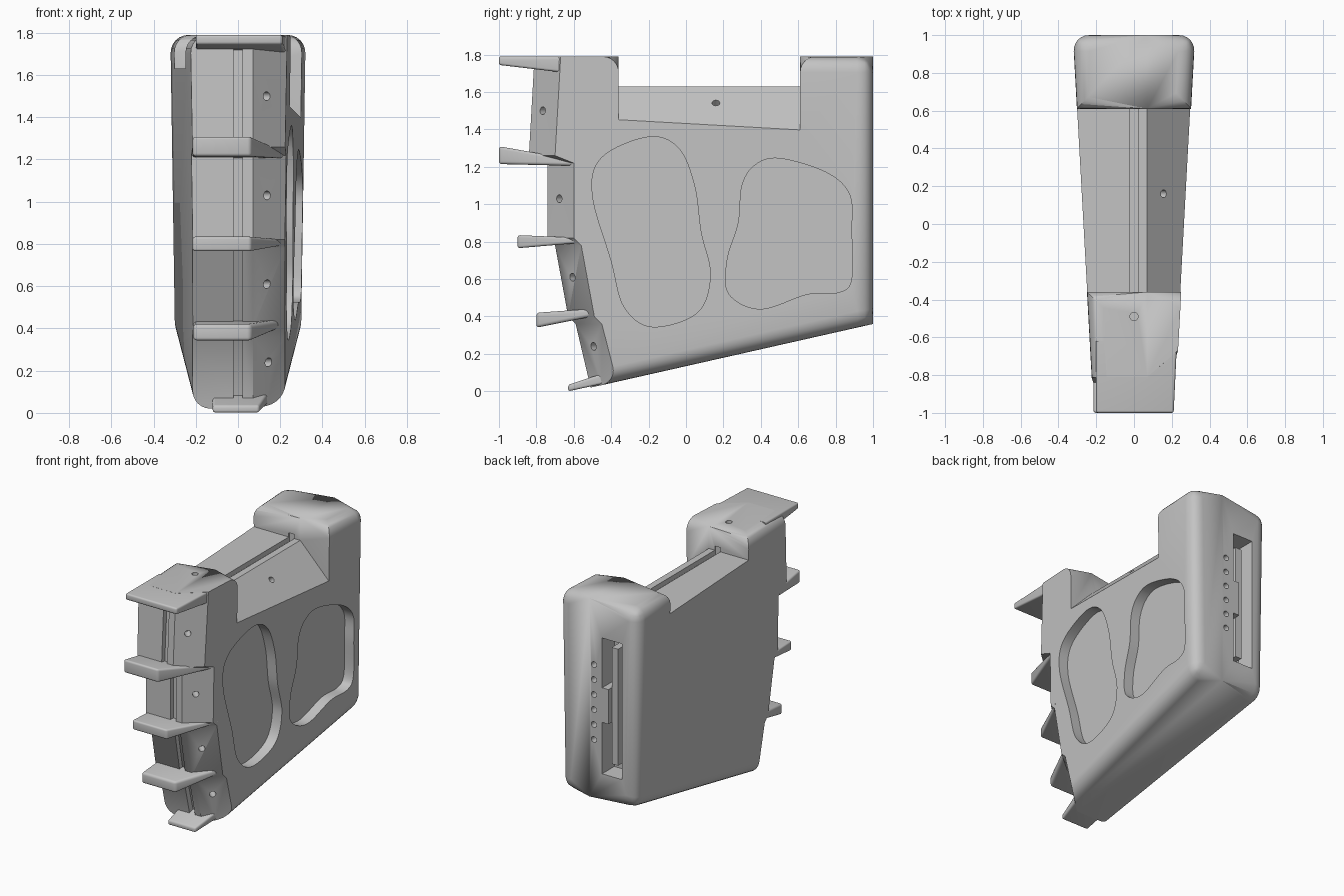
import bpy, bmesh, math
from mathutils import Vector

if "Cube" in bpy.data.objects:
    bpy.data.objects.remove(bpy.data.objects["Cube"])

grey = bpy.data.materials.new("plain grey")
grey.use_nodes = True
grey.diffuse_color = (0.55, 0.55, 0.55, 1)
grey.node_tree.nodes["Principled BSDF"].inputs["Base Color"].default_value = (0.55, 0.55, 0.55, 1)


def half_width(y, z):
    """Half the body width, widening to the back and the top."""
    return 0.215 + 0.055 * (y + 1) - 0.02 * (1.79 - z) / 1.3


def finish(name, bm):
    bmesh.ops.recalc_face_normals(bm, faces=bm.faces)
    if bm.calc_volume(signed=True) < 0:
        bmesh.ops.reverse_faces(bm, faces=bm.faces)
    mesh = bpy.data.meshes.new(name)
    bm.to_mesh(mesh)
    bm.free()
    mesh.materials.append(grey)
    obj = bpy.data.objects.new(name, mesh)
    bpy.context.collection.objects.link(obj)
    return obj


def loft(sections):
    """Closed solid through matching rings of points."""
    bm = bmesh.new()
    rings = [[bm.verts.new(p) for p in ring] for ring in sections]
    n = len(rings[0])
    for a, b in zip(rings, rings[1:]):
        for i in range(n):
            j = (i + 1) % n
            bm.faces.new((a[i], a[j], b[j], b[i]))
    bm.faces.new(reversed(rings[0]))
    bm.faces.new(rings[-1])
    return bm, rings


def box(name, x, y, z):
    ring = lambda h: [(x[0], y[0], h), (x[1], y[0], h), (x[1], y[1], h), (x[0], y[1], h)]
    return finish(name, loft([ring(z[0]), ring(z[1])])[0])


def rod(name, centre, axis, radius, depth):
    bm = bmesh.new()
    turn = Vector(axis).to_track_quat('Z', 'Y').to_matrix().to_4x4()
    turn.translation = centre
    bmesh.ops.create_cone(bm, cap_ends=True, segments=20, radius1=radius,
                          radius2=radius, depth=depth, matrix=turn)
    return finish(name, bm)


def volume(mesh):
    bm = bmesh.new()
    bm.from_mesh(mesh)
    v = bm.calc_volume()
    bm.free()
    return v


def cut(target, cutter):
    """Subtract the cutter, keeping the first solver result that is sound."""
    before = volume(target.data)
    mod = target.modifiers.new("cut", 'BOOLEAN')
    mod.operation, mod.object = 'DIFFERENCE', cutter
    result = None
    for solver in ('EXACT', 'MANIFOLD', 'FLOAT'):
        mod.solver = solver
        bpy.context.view_layer.update()
        graph = bpy.context.evaluated_depsgraph_get()
        mesh = bpy.data.meshes.new_from_object(target.evaluated_get(graph))
        if 0.85 * before < volume(mesh) < before:
            result = mesh
            break
    target.modifiers.remove(mod)
    if result:
        target.data = result
    bpy.data.objects.remove(cutter)


def smooth_loop(points, steps=8):
    """Closed rounded outline through a few points."""
    pts, out = [Vector(p) for p in points], []
    n = len(pts)
    for i in range(n):
        a, b, c, d = (pts[(i + k) % n] for k in (-1, 0, 1, 2))
        for s in range(steps):
            t = s / steps
            out.append(0.5 * (2 * b + (c - a) * t + (2 * a - 5 * b + 4 * c - d) * t * t
                              + (3 * b - a - 3 * c + d) * t ** 3))
    return out


# Body: side profile lofted across x, with the front and saddle sloped on one side
front = [(-.51, .02), (-.59, .36), (-.63, .40), (-.70, .78), (-.74, .82),
         (-.74, 1.22), (-.84, 1.26), (-.81, 1.79)]
top = [(-.36, 1.79), (-.36, 1.63), (.61, 1.63), (.61, 1.79)]
back = [(1, 1.79), (1, .36)]
profile = front + top + back
MID = 0.07


def sloped(i, y, z):
    if i < len(front):
        y += 0.14
        if i == 0:
            z += 0.03
    elif (y, z) in top[1:3]:
        z = 1.63 - 1.02 * (half_width(y, 1.42) - MID)
    return half_width(y, z), y, z


bm, rows = loft([[(-half_width(y, z), y, z) for y, z in profile],
                 [(MID, y, z) for y, z in profile],
                 [sloped(i, y, z) for i, (y, z) in enumerate(profile)]])
pairs = {(8, 8), (11, 11), (12, 12), (13, 13), (11, 12), (12, 13), (0, 13), (7, 8)}
where = {v: (r, i) for r, row in enumerate(rows) for i, v in enumerate(row)}
chosen = []
for e in bm.edges:
    (ra, ia), (rb, ib) = where[e.verts[0]], where[e.verts[1]]
    pair = (min(ia, ib), max(ia, ib))
    if pair in pairs and not (ra == rb == 1) and not (pair == (7, 8) and ra == 2):
        chosen.append(e)
bmesh.ops.bevel(bm, geom=chosen, offset=0.085, segments=6, profile=0.5,
                affect='EDGES', clamp_overlap=True)
body = finish("body", bm)

# Thumb and palm pockets in the side
palm = [(-.2, 1.36), (-.04, 1.3), (.045, 1.1), (.08, .85), (.13, .62), (.06, .42),
        (-.18, .345), (-.33, .45), (-.4, .7), (-.5, 1.05), (-.45, 1.25)]
heel = [(.5, 1.245), (.75, 1.17), (.875, 1.05), (.885, .85), (.885, .6), (.82, .53),
        (.65, .52), (.4, .44), (.23, .52), (.22, .7), (.28, .9), (.3, 1.1), (.37, 1.21)]
for outline in (palm, heel):
    loop = smooth_loop(outline)
    cut(body, finish("pocket_cutter", loft(
        [[(half_width(y, z) + d, y, z) for y, z in loop] for d in (-.075, .1)])[0]))

# Wire channels down the front and along the saddle
strip = [(y + .035, z) for y, z in front] + [(y - .1, z) for y, z in reversed(front)]
strip = [(y, min(max(z, .06), 1.72)) for y, z in strip]
cut(body, finish("channel_cutter", loft([[(x, y, z) for y, z in strip] for x in (-.022, .022)])[0]))
cut(body, box("channel_cutter", (-.022, .022), (-.37, .62), (1.595, 1.66)))

# Small screw holes in the sloped faces and the top
for y, z in ((-.77, 1.5), (-.68, 1.03), (-.61, .61), (-.49, .24)):
    cut(body, rod("hole_cutter", (.14, y, z), (1, -1, 0), .021, .16))
cut(body, rod("hole_cutter", (.155, .16, 1.54), (1, 0, 1), .021, .16))
cut(body, rod("hole_cutter", (0, -.49, 1.79), (0, 0, 1), .022, .16))

# Rear socket and row of indicator holes
cut(body, box("socket_cutter", (-.19, -.03), (.86, 1.1), (.55, 1.53)))
for k in range(6):
    cut(body, rod("hole_cutter", (.035, 1, .78 + .108 * k), (0, 1, 0), .021, .14))
box("socket_bridge", (-.08, -.025), (.85, .998), (.92, 1.17))
box("socket_bar", (-.13, -.08), (.85, .96), (.62, 1.46))


# Finger ridges: wedges thinning towards the back of the sloped side
def ridge(name, tip, low, high, end, end_low, end_high, left, middle, right, soft):
    plan = [(left, tip), (middle, tip), (right, end), (left, end)]
    layers = []
    for tip_z, end_z in ((low, end_low), (high, end_high)):
        layers.append([(x, y, tip_z if y == tip else end_z) for x, y in plan])
    bm = loft(layers)[0]
    edges = [e for e in bm.edges if any(abs(v.co.y - tip) < 1e-4 for v in e.verts)]
    bmesh.ops.bevel(bm, geom=edges, offset=soft, segments=4, profile=0.5,
                    affect='EDGES', clamp_overlap=True)
    return finish(name, bm)


ridges = [ridge("top_ridge", -1, 1.745, 1.79, -.62, 1.70, 1.789, -.2, .21, .228, .012),
          ridge("upper_ridge", -1, 1.215, 1.31, -.58, 1.205, 1.235, -.215, .06, .228, .025),
          ridge("middle_ridge", -.9, .765, .835, -.55, .795, .82, -.215, .06, .226, .025),
          ridge("lower_ridge", -.8, .34, .42, -.45, .41, .445, -.212, .06, .224, .025),
          ridge("bottom_lip", -.63, 0, .035, -.4, .05, .11, -.12, .1, .15, .012)]

for obj in [body] + ridges:
    bpy.ops.object.select_all(action='DESELECT')
    obj.select_set(True)
    bpy.context.view_layer.objects.active = obj
    bpy.ops.object.shade_smooth_by_angle(angle=math.radians(35))
